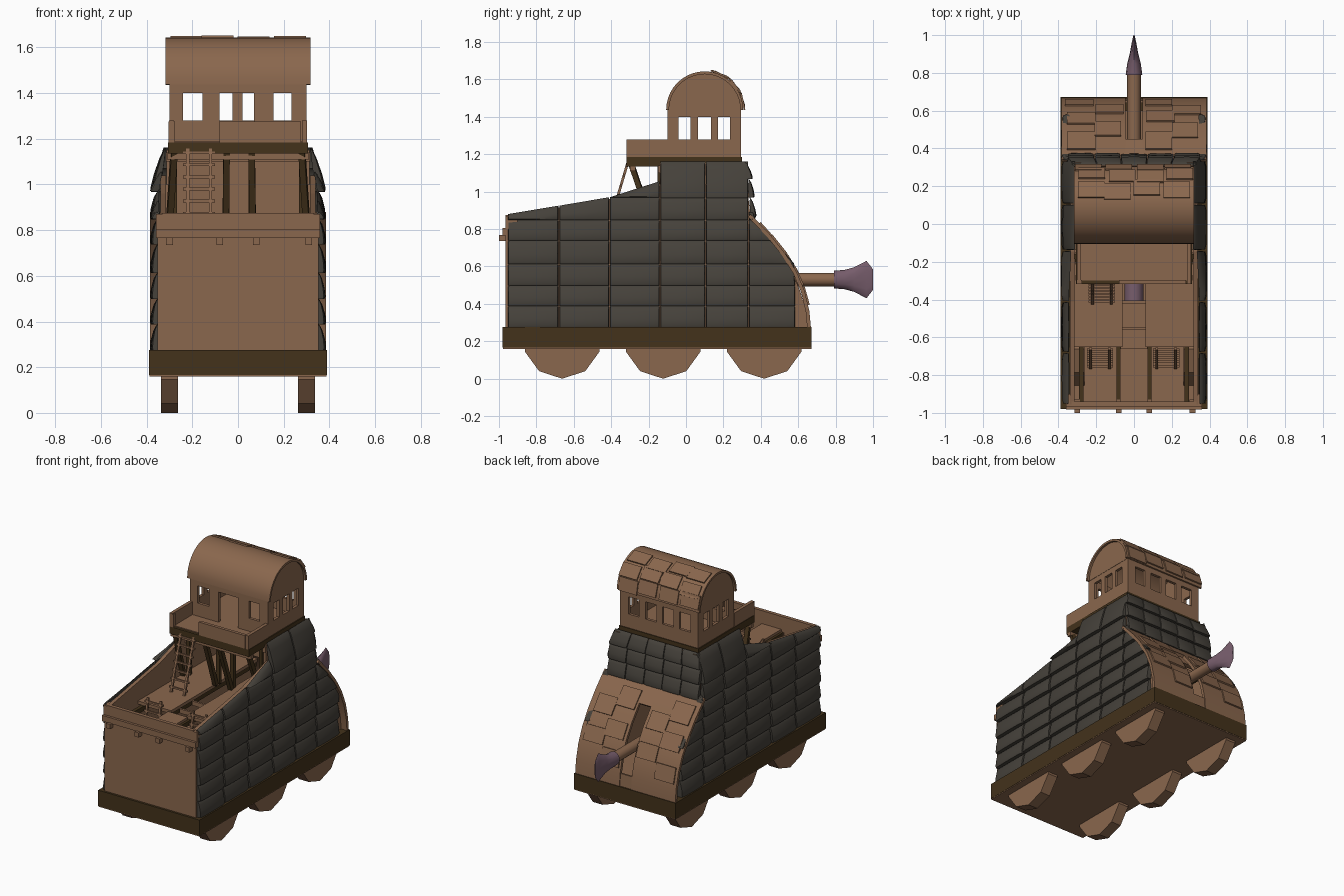
import bpy, bmesh, math, random
from mathutils import Vector, Matrix

if "Cube" in bpy.data.objects:
    bpy.data.objects.remove(bpy.data.objects["Cube"])
random.seed(4)

def material(name, rgb):
    m = bpy.data.materials.new(name)
    m.diffuse_color = (*rgb, 1)
    m.use_nodes = True
    m.node_tree.nodes["Principled BSDF"].inputs["Base Color"].default_value = m.diffuse_color
    return m

WOOD = material("brown wood", (0.255, 0.136, 0.075))
DARK = material("dark wood", (0.056, 0.032, 0.011))
HIDE = material("grey hide", (0.060, 0.053, 0.043))
METAL = material("purple metal", (0.185, 0.11, 0.15))

def finish(name, bm, mat, smooth=None):
    bmesh.ops.recalc_face_normals(bm, faces=bm.faces)
    me = bpy.data.meshes.new(name)
    bm.to_mesh(me)
    bm.free()
    ob = bpy.data.objects.new(name, me)
    me.materials.append(mat)
    bpy.context.collection.objects.link(ob)
    if smooth:
        bpy.ops.object.select_all(action='DESELECT')
        ob.select_set(True)
        bpy.context.view_layer.objects.active = ob
        bpy.ops.object.shade_smooth_by_angle(angle=math.radians(smooth))
    return ob

def box(bm, x0, x1, y0, y1, z0, z1):
    m = Matrix.Translation(((x0+x1)/2, (y0+y1)/2, (z0+z1)/2)) @ Matrix.Diagonal((x1-x0, y1-y0, z1-z0, 1))
    bmesh.ops.create_cube(bm, size=1, matrix=m)

def boxes(name, mat, *dims):
    bm = bmesh.new()
    for d in dims:
        box(bm, *d)
    return finish(name, bm, mat)

def bar(bm, a, b, w):
    """Square bar between two points."""
    a, b = Vector(a), Vector(b)
    d = b - a
    m = Matrix.Translation((a+b)/2) @ d.to_track_quat('Z', 'Y').to_matrix().to_4x4() @ Matrix.Diagonal((w, w, d.length, 1))
    bmesh.ops.create_cube(bm, size=1, matrix=m)

def prism(bm, pts, x0, x1):
    """Side (y, z) outline extruded along x."""
    lo = [bm.verts.new((x0, y, z)) for y, z in pts]
    hi = [bm.verts.new((x1, y, z)) for y, z in pts]
    n = len(pts)
    bm.faces.new(lo)
    bm.faces.new(hi[::-1])
    for i in range(n):
        bm.faces.new((lo[i], lo[(i+1) % n], hi[(i+1) % n], hi[i]))

def strip(bm, pts, x0, x1, off, th):
    """Curved sheet following a (y, z) path, from off to off+th along its outward side."""
    ns = []
    for i in range(len(pts)):
        a, b = pts[max(i-1, 0)], pts[min(i+1, len(pts)-1)]
        ns.append(Vector((-(b[1]-a[1]), b[0]-a[0])).normalized())
    P = [Vector(p) for p in pts]
    prism(bm, [p+n*(off+th) for p, n in zip(P, ns)] + [p+n*off for p, n in zip(P, ns)][::-1], x0, x1)

# ---- chassis and wheels
boxes("chassis", DARK, (-.39, .39, -.98, .672, .166, .275))
boxes("chassis_underside", WOOD, (-.388, .388, -.978, .67, .16, .166))
boxes("lower_floor", WOOD, (-.33, .33, -.95, .6, .275, .283))
bm = bmesh.new()
for s in (-1, 1):
    for cy in (-.662, -.122, .418):
        prism(bm, [(cy + .21*math.sin(k*math.tau/10), .21 - .21*math.cos(k*math.tau/10)) for k in range(10)],
              s*.262, s*.338)
finish("wheels", bm, WOOD)

# ---- side walls under the hides, stepped in near the top
bm = bmesh.new()
for s in (-1, 1):
    prism(bm, [(-.955, .27), (-.955, .87), (-.41, .96), (-.145, 1.04), (.325, 1.04), (.345, .87),
               (.45, .74), (.55, .61), (.61, .47), (.645, .35), (.655, .27)], s*.315, s*.34)
    box(bm, *sorted((s*.28, s*.312)), -.138, .325, 1.0, 1.152)
finish("side_walls", bm, WOOD)

# ---- padded hide tiles
def tile(bm, p00, p10, p11, p01, n, fat=1):
    """Pillow tile: bottom corners, top corners, outward direction; flares at the bottom."""
    p00, p10, p11, p01, n = map(Vector, (p00, p10, p11, p01, n))
    k = random.uniform(.88, 1.08) * fat
    grid = []
    for t, off in ((0, -.01), (-.02, .027), (.08, .032), (.4, .028), (.75, .017), (.94, .006), (1, -.006)):
        row = []
        for u, f in ((0, -.3), (.012, .75), (.12, .95), (.5, 1), (.88, .95), (.988, .75), (1, -.3)):
            p = p00.lerp(p10, u).lerp(p01.lerp(p11, u), t)
            row.append(bm.verts.new(p + n*off*f*k))
        grid.append(row)
    for i in range(6):
        for j in range(6):
            bm.faces.new((grid[i][j], grid[i][j+1], grid[i+1][j+1], grid[i+1][j]))

rows = (.275, .39, .5, .615, .74, .85, .97, 1.162)
cols = ((-.955, -.68, .88, .925), (-.68, -.41, .925, .97), (-.41, -.14, .97, 1.055),
        (-.14, .105, 1.162, 1.162), (.105, .335, 1.162, 1.162), (.335, .585, .89, .61))
def wall_x(z):
    return .352 if z < .98 else .352 - .034*(z-.98)/.18
bm = bmesh.new()
for s in (-1, 1):
    for y0, y1, ta, tb in cols:
        y0, y1 = y0+.0025, y1-.0025
        cut = lambda z: y0 + (y1-y0)*min(1, (ta-z)/(ta-tb))   # nose slope
        for z0, z1 in zip(rows, rows[1:]):
            if max(min(z1, ta), min(z1, tb)) - z0 < .03:
                continue
            if y0 > .33:
                za = zb = min(z1, ta)
                yb, ym = cut(z0), max(y0+.02, cut(za))
            else:
                za, zb = max(z0, min(z1, ta)), max(z0, min(z1, tb))
                yb = ym = y1
            tile(bm, (s*wall_x(z0), y0, z0), (s*wall_x(z0), yb, z0),
                 (s*wall_x(zb), ym, zb), (s*wall_x(za), y0, za), (s, 0, 0))
# tiles across the far face, above the nose
xs = [-.352 + .704*i/5 for i in range(6)]
for (z0, ya), (z1, yb), q in (((.865, .352), (.97, .342), 1), ((.97, .342), (1.07, .335), 1), ((1.07, .335), (1.162, .315), .93)):
    for xa, xb in zip(xs, xs[1:]):
        tile(bm, (xa+.001, ya, z0), (xb-.001, ya, z0), (q*xb-.001, yb, z1), (q*xa+.001, yb, z1), (0, 1, 0), .75)
finish("hide_tiles", bm, HIDE, 40)
boxes("far_wall", WOOD, (-.312, .312, .30, .32, .8, 1.152), (-.335, .335, .30, .335, .8, 1.0))

# ---- curved nose roof with a slot for the ram
nose = [(.668, .27), (.66, .36), (.634, .47), (.592, .57), (.53, .67), (.45, .77), (.345, .88)][::-1]
bm = bmesh.new()
for x0, x1 in ((-.385, -.045), (.045, .385)):
    strip(bm, nose, x0, x1, -.02, .02)
strip(bm, nose[:2], -.045, .045, -.02, .02)
strip(bm, nose[-2:], -.045, .045, -.02, .015)
finish("nose_roof", bm, WOOD, 25)
def along(path, t):
    i = min(int(t), len(path)-2)
    return Vector(path[i]).lerp(Vector(path[i+1]), t-i)
bm = bmesh.new()
for x, t, w in ((-.28, .9, .15), (-.14, 1.6, .14), (-.28, 2.4, .15), (-.13, 3.3, .15), (-.29, 4.2, .15),
                (.13, .9, .14), (.27, 1.5, .14), (.14, 2.6, .15), (.28, 3.2, .15), (.13, 4.2, .14)):
    strip(bm, [along(nose, t-.45), along(nose, t+.5)], x-w/2, x+w/2, .0, .01)
finish("nose_shingles", bm, WOOD)

# ---- ram: log, tail cap and wedge-shaped head
def rings(bm, data, n, cz):
    """Loft of elliptical rings along y: (y, half width, half height)."""
    rs = [[bm.verts.new((a*math.cos(k*math.tau/n), y, cz+b*math.sin(k*math.tau/n))) for k in range(n)] for y, a, b in data]
    for p, q in zip(rs, rs[1:]):
        for k in range(n):
            bm.faces.new((p[k], p[(k+1) % n], q[(k+1) % n], q[k]))
    bm.faces.new(rs[0])
    bm.faces.new(rs[-1][::-1])
bm = bmesh.new()
rings(bm, ((-.3, .036, .036), (.8, .036, .036)), 12, .53)
finish("ram_log", bm, WOOD, 40)
bm = bmesh.new()
rings(bm, ((.79, .044, .047), (.85, .036, .052), (.9, .023, .066), (.965, .011, .1), (1.0, .003, .055)), 12, .53)
rings(bm, ((-.41, .05, .05), (-.28, .05, .05)), 12, .53)
finish("ram_head_and_cap", bm, METAL, 40)

# ---- end wall with ledge and parapet
boxes("end_wall", WOOD, (-.352, .352, -.965, -.94, .275, .77))
boxes("end_parapet", WOOD, (-.36, .36, -.982, -.94, .765, .805), (-.33, .33, -.965, -.94, .805, .875),
      (-.36, -.33, -.965, -.9, .805, .87), (.33, .36, -.965, -.9, .805, .87))
boxes("beam_ends", WOOD, *[(x-.015, x+.015, -1.0, -.93, .735, .768) for x in (-.3, -.08, .08, .31)])
# ---- upper deck
boxes("deck_beams", DARK, *[(x-.012, x+.012, -.94, .3, .735, .768) for x in (-.28, -.08, .08, .28)])
boxes("deck", WOOD, (-.315, -.06, -.65, .3, .768, .79), (.06, .315, -.65, .3, .768, .79),
      (-.06, .06, -.42, -.405, .74, .77), (-.06, .06, -.56, -.545, .74, .77), (-.075, .075, -.94, -.66, .768, .785))

# ---- ladders
def ladder(name, cx, w, foot, head, n):
    bm = bmesh.new()
    foot, head = Vector((0, *foot)), Vector((0, *head))
    for s in (-1, 1):
        d = Vector((cx + s*w/2, 0, 0))
        bar(bm, foot+d, head+d, .014)
    for i in range(n):
        c = foot.lerp(head, (i+.6)/n) + Vector((cx, 0, 0))
        bar(bm, c - Vector((w/2+.02, 0, 0)), c + Vector((w/2+.02, 0, 0)), .012)
    finish(name, bm, WOOD)
ladder("upper_ladder", -.17, .1, (-.42, .79), (-.31, 1.16), 7)
ladder("lower_ladder_left", -.18, .1, (-.76, .285), (-.66, .84), 9)
ladder("lower_ladder_right", .17, .1, (-.76, .285), (-.66, .84), 9)

# ---- balcony supports
bm = bmesh.new()
for x in (-.28, -.05, .06, .28):
    bar(bm, (x, -.29, 1.14), (x*1.08, -.17, .79), .028)
    bar(bm, (x, -.14, 1.14), (x, -.14, .79), .026)
finish("support_posts", bm, DARK)
boxes("support_beams", WOOD, (-.31, .31, -.3, -.27, 1.11, 1.135), (-.315, .315, -.15, -.12, 1.1, 1.14))

# ---- cabin floor, dark at the rim and boarded on top, and balcony parapet
boxes("cabin_floor_rim", DARK, (-.306, .306, -.318, .3, 1.135, 1.184))
boxes("cabin_floor_boards", WOOD, (-.3, .3, -.3, .28, 1.184, 1.19))
boxes("balcony_parapet", WOOD, (-.08, .275, -.318, -.296, 1.184, 1.275), (-.305, -.275, -.318, -.296, 1.184, 1.275),
      (-.303, -.28, -.318, -.1, 1.184, 1.28), (.28, .303, -.318, -.1, 1.184, 1.28))

# ---- cabin walls with window openings
Z0, ZT = 1.182, 1.445
def wall(a, b, holes, put):
    """Piers, sills and lintels around holes (u0, u1, z0, z1) along a wall."""
    u = a
    for u0, u1, z0, z1 in holes:
        put(u, u0, Z0, ZT)
        if z0 > Z0:
            put(u0, u1, Z0, z0)
        put(u0, u1, z1, ZT)
        u = u1
    put(u, b, Z0, ZT)
bm = bmesh.new()
W = (1.28, 1.4)
for s in (-1, 1):
    wall(-.1, .295, [(-.04, .025, *W), (.065, .135, *W), (.17, .235, *W)],
         lambda u0, u1, z0, z1: box(bm, min(s*.28, s*.3), max(s*.28, s*.3), u0, u1, z0, z1))
wall(-.28, .28, [(-.24, -.155, *W), (-.08, .07, Z0, 1.4), (.155, .235, *W)],
     lambda u0, u1, z0, z1: box(bm, u0, u1, -.1, -.08, z0, z1))
wall(-.28, .28, [(-.24, -.155, *W), (-.11, -.025, *W), (.02, .105, *W), (.155, .235, *W)],
     lambda u0, u1, z0, z1: box(bm, u0, u1, .275, .295, z0, z1))
finish("cabin_walls", bm, WOOD)

# ---- barrel roof, gable ends and shingles
def arc(a0, a1, n, r=.197):
    return [(.1 - r*math.cos(math.radians(a0+(a1-a0)*i/n)), 1.437 + r*math.sin(math.radians(a0+(a1-a0)*i/n))) for i in range(n+1)]
bm = bmesh.new()
strip(bm, arc(0, 180, 20), -.317, .317, -.006, .015)
finish("cabin_roof", bm, WOOD, 30)
bm = bmesh.new()
for s in (-1, 1):
    prism(bm, arc(0, 180, 20, .193), s*.28, s*.302)
finish("gable_ends", bm, WOOD)
bm = bmesh.new()
for r, a in enumerate((102, 128, 153)):
    for i in range(4):
        x = -.235 + .155*i + .02*(r % 2) + random.uniform(-.01, .01)
        e = random.uniform(-4, 4)
        strip(bm, arc(a+e, a+25+e, 1, .209), x-.07, x+.07, .0, .009)
finish("roof_shingles", bm, WOOD)
